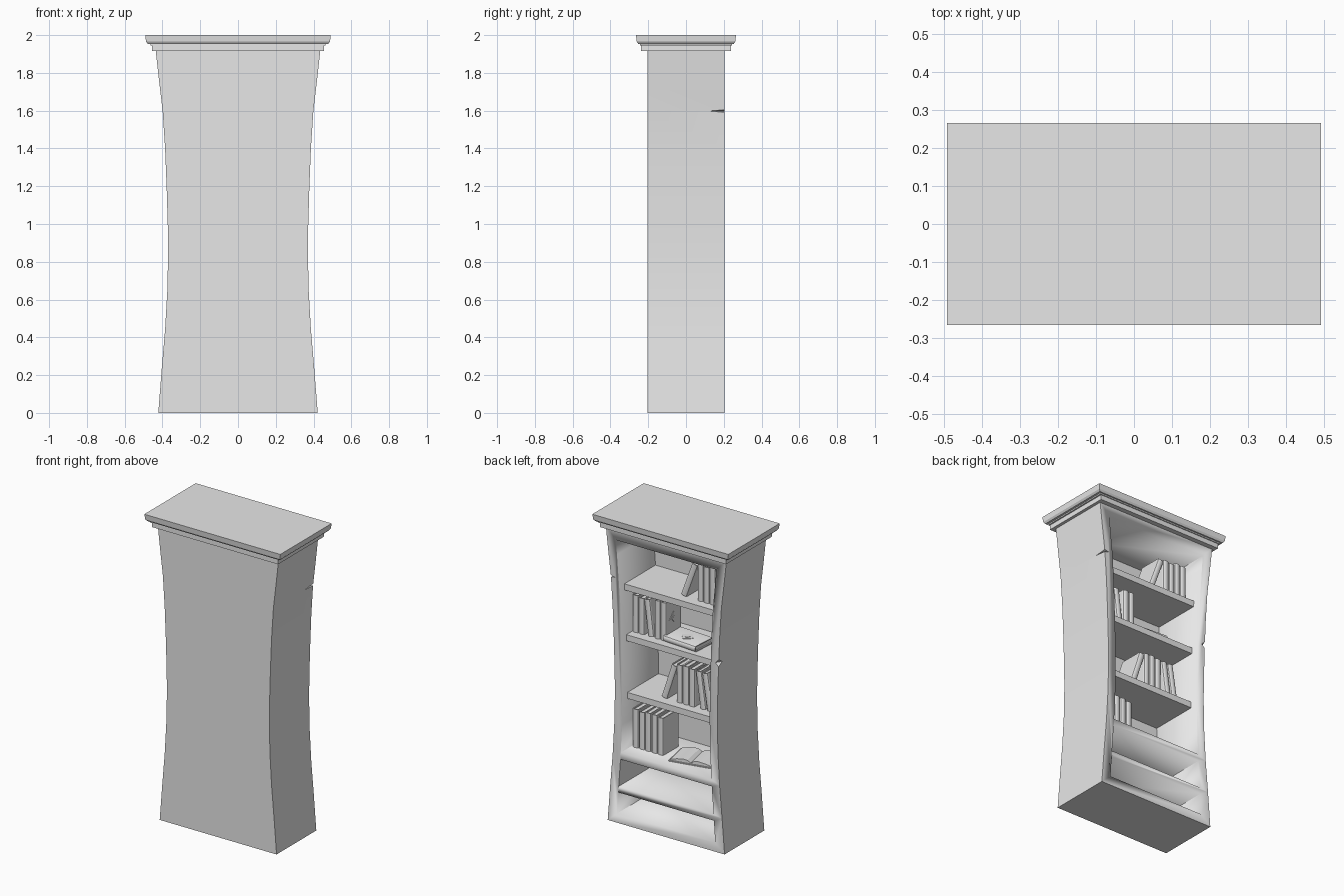
import bpy, bmesh, math, random
from itertools import combinations
from mathutils import Matrix, Vector

random.seed(4)
old = bpy.data.objects.get("Cube")
if old:
    bpy.data.objects.remove(old, do_unlink=True)

grey = bpy.data.materials.new("plain grey")
grey.use_nodes = True
grey.diffuse_color = (0.8, 0.8, 0.8, 1)
grey.node_tree.nodes["Principled BSDF"].inputs["Base Color"].default_value = (0.8, 0.8, 0.8, 1)

# Waisted side profile: (height, half width)
PROFILE = [(0, .422), (.23, .404), (.44, .386), (.65, .374), (.85, .37), (1.0, .372),
           (1.2, .378), (1.4, .386), (1.6, .399), (1.75, .417), (1.92, .436)]
INNER = 0.85
FRONT, BACK_INSIDE = 0.205, -0.165


def half_width(z):
    for (z0, w0), (z1, w1) in zip(PROFILE, PROFILE[1:]):
        if z <= z1:
            return w0 + (w1 - w0) * (z - z0) / (z1 - z0)
    return PROFILE[-1][1]


def waisted_outline(z0, z1, scale):
    zs = [z0] + [z for z, _ in PROFILE if z0 < z < z1] + [z1]
    right = [(half_width(z) * scale, z) for z in zs]
    return right + [(-x, z) for x, z in reversed(right)]


def add_prism(bm, points, start, end, place):
    """Extrude a 2D outline; place(a, b, t) maps it into space."""
    low = [bm.verts.new(place(a, b, start)) for a, b in points]
    high = [bm.verts.new(place(a, b, end)) for a, b in points]
    bm.faces.new(low)
    bm.faces.new(high[::-1])
    for i in range(len(points)):
        j = (i + 1) % len(points)
        bm.faces.new((low[j], low[i], high[i], high[j]))


def along_y(a, b, t):
    return (a, t, b)


def along_z(a, b, t):
    return (a, b, t)


def along_x(a, b, t):
    return (t, a, b)


def finish(name, bm, smooth=True):
    bmesh.ops.recalc_face_normals(bm, faces=bm.faces[:])
    mesh = bpy.data.meshes.new(name)
    bm.to_mesh(mesh)
    bm.free()
    mesh.materials.append(grey)
    obj = bpy.data.objects.new(name, mesh)
    bpy.context.collection.objects.link(obj)
    if smooth:
        bpy.ops.object.select_all(action='DESELECT')
        obj.select_set(True)
        bpy.context.view_layer.objects.active = obj
        bpy.ops.object.shade_smooth_by_angle(angle=math.radians(25))
    return obj


def waisted_block(name, z0, z1, y0, y1, scale):
    bm = bmesh.new()
    add_prism(bm, waisted_outline(z0, z1, scale), y0, y1, along_y)
    return finish(name, bm)


def notch_cutter(name, side, z, rise, reach, bite):
    w = half_width(z)
    corners = [(side * (w - bite), FRONT + .01, z), (side * (w + .02), FRONT + .01, z + rise),
               (side * (w + .02), FRONT + .01, z - rise), (side * (w + .02), FRONT - reach, z)]
    bm = bmesh.new()
    verts = [bm.verts.new(c) for c in corners]
    for tri in combinations(verts, 3):
        bm.faces.new(tri)
    return finish(name, bm, False)


# Carcass: solid body with three hollowed compartments and two chipped edges
carcass = waisted_block("carcass", 0, 1.92, -FRONT, FRONT, 1)
cutters = [waisted_block("compartment_cutter", z0, z1, BACK_INSIDE, .3, INNER)
           for z0, z1 in ((.06, .2), (.24, .42), (.465, 1.843))]
cutters.append(notch_cutter("left_chip_cutter", 1, 1.598, .012, .14, .035))
cutters.append(notch_cutter("right_chip_cutter", -1, 1.235, .05, .07, .03))
for cutter in cutters:
    cut = carcass.modifiers.new(cutter.name, 'BOOLEAN')
    cut.operation, cut.solver, cut.object = 'DIFFERENCE', 'EXACT', cutter
    bpy.context.view_layer.objects.active = carcass
    bpy.ops.object.modifier_apply(modifier=cut.name)
    bpy.data.objects.remove(cutter, do_unlink=True)

# Shelves, set back from the frame
SHELVES = {"upper": 1.545, "middle": 1.217, "lower": .842}
for label, top in SHELVES.items():
    waisted_block(label + "_shelf", top - .04, top, BACK_INSIDE - .01, .155, INNER + .02)

# Stepped crown moulding: (height, half width, half depth)
bm = bmesh.new()
rings = []
for z, hx, hy in ((1.915, .455, .237), (1.946, .455, .237), (1.946, .464, .243), (1.954, .464, .243),
                  (1.954, .478, .253), (1.966, .487, .261), (2, .491, .265)):
    rings.append([bm.verts.new((sx * hx, sy * hy, z)) for sx, sy in ((-1, -1), (1, -1), (1, 1), (-1, 1))])
for lo, hi in zip(rings, rings[1:]):
    for i in range(4):
        j = (i + 1) % 4
        bm.faces.new((lo[i], lo[j], hi[j], hi[i]))
bm.faces.new(rings[0])
bm.faces.new(rings[-1])
finish("crown_moulding", bm, False)


def make_book(name, height, thick, depth, emblem=False):
    """Closed book: wrapped cover with rounded spine towards +y, and a page block."""
    bm = bmesh.new()
    t, d, c = thick / 2, depth / 2, .006
    arc = [(math.cos(a), math.sin(a)) for a in (math.pi * i / 6 for i in range(7))]
    outer = [(t * x, d - .012 + .012 * y) for x, y in arc]
    inner = [((t - c) * x, d - .012 + .005 * y) for x, y in arc]
    section = [(t, -d)] + outer + [(-t, -d), (c - t, -d)] + inner[::-1] + [(t - c, -d)]
    add_prism(bm, section, 0, height, along_z)
    p = t - c
    add_prism(bm, [(-p, .01 - d), (p, .01 - d), (p, d - .01), (-p, d - .01)], .008, height - .008, along_z)
    if emblem:
        # Two stacked diamond plates on the cover
        for size, rise in ((.045, .003), (.022, .006)):
            diamond = [(-size, height / 2), (0, height / 2 - size), (size, height / 2), (0, height / 2 + size)]
            add_prism(bm, diamond, -t + .001, -t - rise, along_x)
    return finish(name, bm)


def shelve(label, top, books, thick=.042):
    """Stand books on a shelf: (centre, lean in degrees towards +x, emblem)."""
    for i, (x, lean, emblem) in enumerate(books, 1):
        height = random.uniform(.232, .252)
        depth = random.uniform(.155, .17)
        book = make_book(f"{label}_book_{i}", height, thick, depth, emblem)
        a = math.radians(lean)
        book.location = (x, .1 - depth / 2, top + math.sin(abs(a)) * thick / 2)
        book.rotation_euler = (0, a, 0)


shelve("upper_shelf", SHELVES["upper"],
       [(-.05, -20, False)] + [(-.17 - .044 * i, 0, False) for i in range(4)])
shelve("middle_shelf", SHELVES["middle"],
       [(.298, 0, False), (.254, 0, False), (.187, 7, False), (.141, 0, False), (.097, 0, True)])
shelve("lower_shelf", SHELVES["lower"],
       [(.09, -18, False)] + [(-.02 - .044 * i, 0, False) for i in range(3)]
       + [(-.19, 8, False), (-.24, 9, True)])
shelve("bottom_shelf", .465, [(.298 - .045 * i, 0, False) for i in range(5)])

# Closed book lying flat with its cover up
flat = make_book("flat_book", .245, .038, .165, True)
flat.rotation_euler = (0, math.pi / 2, math.radians(-4))
flat.location = (-.16, .045, SHELVES["middle"] + .019)

# Open book: thin cover and two curved page halves
bm = bmesh.new()
add_prism(bm, [(-.14, 0), (.14, 0), (.14, .005), (-.14, .005)], -.095, .095, along_y)
for side in (-1, 1):
    curve = [(0, .005), (.13, .005), (.13, .012), (.09, .022), (.05, .028), (.02, .024), (0, .01)]
    add_prism(bm, [(side * x, z) for x, z in curve], -.088, .088, along_y)
open_book = finish("open_book", bm)
open_book.location = (-.09, .02, .465)
open_book.rotation_euler = (0, 0, math.radians(12))
